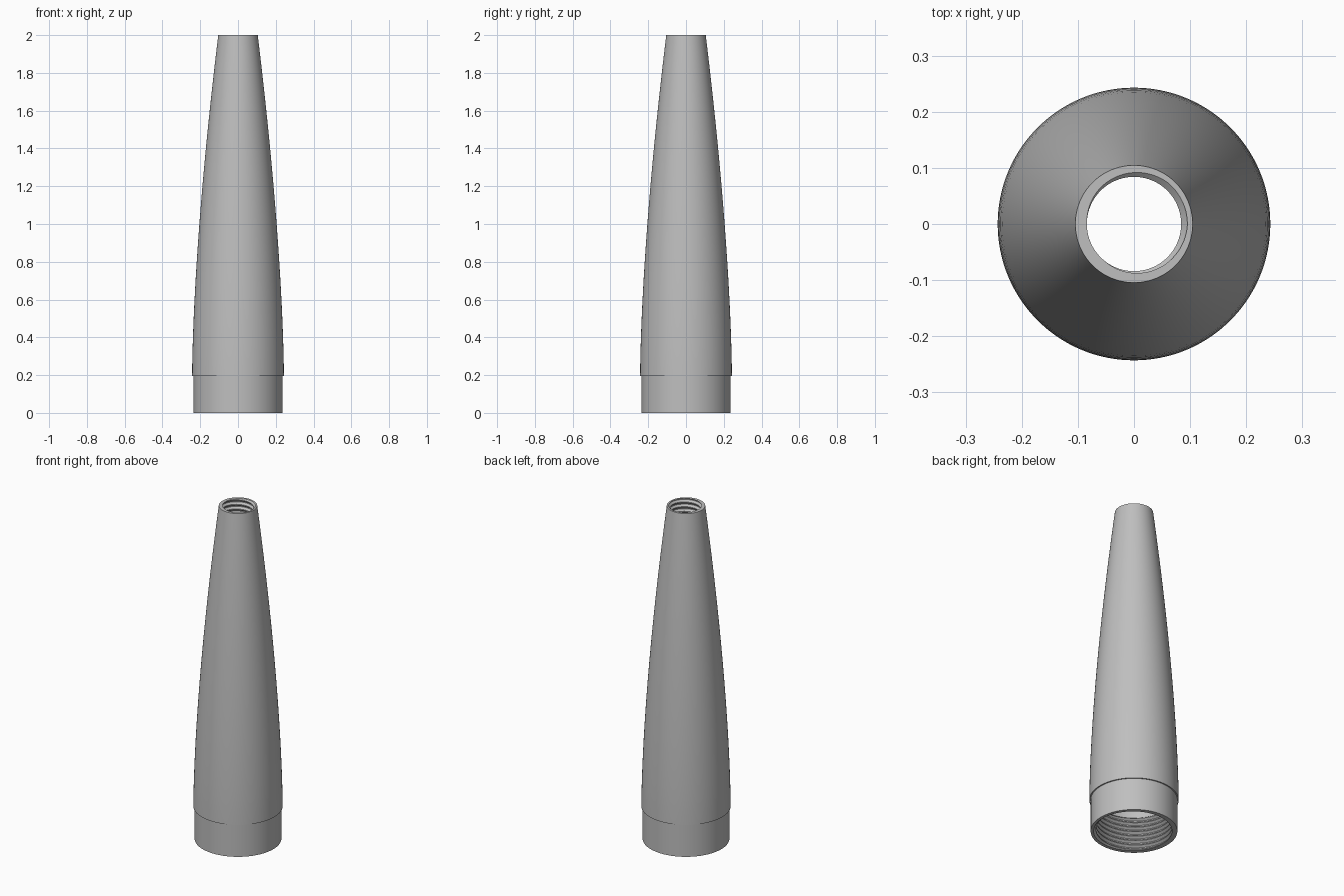
import bpy, bmesh, math

if "Cube" in bpy.data.objects:
    bpy.data.objects.remove(bpy.data.objects["Cube"])

SEGMENTS = 128
PITCH = 0.028
STEP_Z = 0.195          # height of the small ledge above the collar


def shell_radius(z):
    """Outer ogive radius above the ledge."""
    return 0.243 - 0.0543 * max(z - STEP_Z, 0) ** 1.585


def thread(turn, z0, z1, root, crest):
    """Profile points (r, z) of an internal helical thread at a fraction of a turn."""
    corners = [(0.0, root), (0.15, root), (0.5, crest), (0.65, crest), (1.0, root)]

    def radius(phase):
        phase %= 1.0
        for (a, ra), (b, rb) in zip(corners, corners[1:]):
            if phase <= b:
                return ra + (rb - ra) * (phase - a) / (b - a)

    points = []
    for k in range(-1, math.ceil((z1 - z0) / PITCH) + 1):
        for phase, _ in corners[:-1]:
            z = min(max(z0 + PITCH * (k + phase + turn), z0), z1)
            points.append((radius((z - z0) / PITCH - turn), z))
    return points


def section(turn):
    """Closed wall section: outside going up, inside coming down."""
    outside = [(0.236, 0.0), (0.236, STEP_Z)]
    for i in range(25):
        z = STEP_Z + (2.0 - STEP_Z) * i / 24
        outside.append((shell_radius(z), z))
    top_thread = thread(turn, 1.80, 2.0, 0.095, 0.084)[::-1]
    # Smooth tapered bore between the two threads
    bore = [(0.098, 1.80)]
    bore += [(shell_radius(z) - 0.03, z) for z in (1.7, 1.5, 1.3, 1.1, 0.9, 0.7, 0.5, 0.3)]
    bore += [(0.205, 0.20)]
    bottom_thread = thread(turn, 0.0, 0.20, 0.220, 0.207)[::-1]
    return outside + top_thread + bore + bottom_thread


# Hollow tapered sleeve, threaded at both ends
bm = bmesh.new()
columns = []
for i in range(SEGMENTS + 1):
    turn = i / SEGMENTS
    c, s = math.cos(math.tau * turn), math.sin(math.tau * turn)
    columns.append([bm.verts.new((r * c, r * s, z)) for r, z in section(turn)])
for left, right in zip(columns, columns[1:]):
    n = len(left)
    for j in range(n):
        k = (j + 1) % n
        bm.faces.new((left[j], right[j], right[k], left[k]))
bmesh.ops.remove_doubles(bm, verts=bm.verts[:], dist=1e-5)
bmesh.ops.dissolve_degenerate(bm, edges=bm.edges[:], dist=1e-5)
bmesh.ops.recalc_face_normals(bm, faces=bm.faces[:])
mesh = bpy.data.meshes.new("threaded_sleeve")
bm.to_mesh(mesh)
bm.free()

sleeve = bpy.data.objects.new("threaded_sleeve", mesh)
bpy.context.collection.objects.link(sleeve)
grey = bpy.data.materials.new("plain_grey")
grey.diffuse_color = (0.52, 0.52, 0.52, 1)
grey.use_nodes = True
grey.node_tree.nodes["Principled BSDF"].inputs["Base Color"].default_value = grey.diffuse_color
mesh.materials.append(grey)

bpy.context.view_layer.objects.active = sleeve
sleeve.select_set(True)
bpy.ops.object.shade_smooth_by_angle(angle=math.radians(25))
